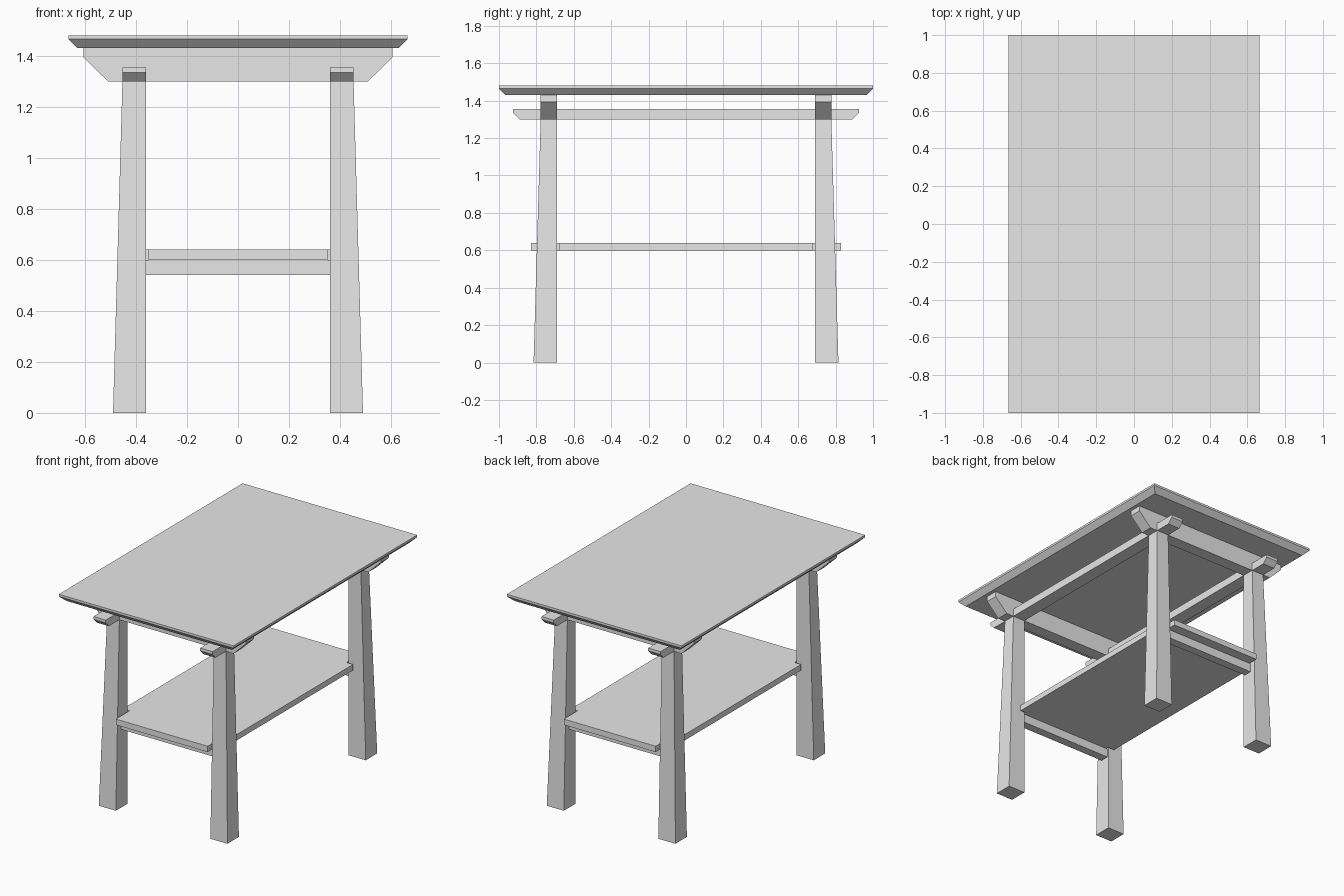
import bpy
import bmesh

if "Cube" in bpy.data.objects:
    bpy.data.objects.remove(bpy.data.objects["Cube"], do_unlink=True)

grey = bpy.data.materials.new("light_grey")
grey.use_nodes = True
grey.diffuse_color = (0.8, 0.8, 0.8, 1)
grey.node_tree.nodes["Principled BSDF"].inputs["Base Color"].default_value = (0.8, 0.8, 0.8, 1)


def finish(name, bm):
    bmesh.ops.recalc_face_normals(bm, faces=bm.faces)
    mesh = bpy.data.meshes.new(name)
    bm.to_mesh(mesh)
    bm.free()
    mesh.materials.append(grey)
    obj = bpy.data.objects.new(name, mesh)
    bpy.context.collection.objects.link(obj)
    return obj


def loft(name, rings):
    """Stack rectangles (x0, x1, y0, y1, z) into a closed solid."""
    bm = bmesh.new()
    loops = [[bm.verts.new(p) for p in ((x0, y0, z), (x1, y0, z), (x1, y1, z), (x0, y1, z))]
             for x0, x1, y0, y1, z in rings]
    bm.faces.new(loops[0])
    bm.faces.new(loops[-1])
    for low, high in zip(loops, loops[1:]):
        for i in range(4):
            j = (i + 1) % 4
            bm.faces.new((low[i], low[j], high[j], high[i]))
    return finish(name, bm)


def prism(name, outline, z0, z1):
    """Extrude a flat outline upwards."""
    bm = bmesh.new()
    face = bm.faces.new([bm.verts.new((x, y, z0)) for x, y in outline])
    top = bmesh.ops.extrude_face_region(bm, geom=[face])["geom"]
    bmesh.ops.translate(bm, vec=(0, 0, z1 - z0),
                        verts=[v for v in top if isinstance(v, bmesh.types.BMVert)])
    return finish(name, bm)


def mirror(obj, x=False, y=False):
    mod = obj.modifiers.new("Mirror", "MIRROR")
    mod.use_axis = (x, y, False)
    mod.use_mirror_merge = False


# Tabletop with an undercut edge
loft("tabletop", [(-0.63, 0.63, -0.965, 0.965, 1.43),
                  (-0.665, 0.665, -1, 1, 1.465),
                  (-0.665, 0.665, -1, 1, 1.48)])

# Four legs, tapered on their outer faces only
legs = loft("legs", [(0.36, 0.49, 0.69, 0.815, 0), (0.36, 0.453, 0.69, 0.777, 1.30)])
mirror(legs, x=True, y=True)

# Beams across the width, with sloping ends
cross_beams = loft("cross_beams", [(-0.51, 0.51, 0.69, 0.777, 1.30),
                                   (-0.605, 0.605, 0.69, 0.777, 1.393),
                                   (-0.605, 0.605, 0.69, 0.777, 1.43)])
mirror(cross_beams, y=True)

# Rails along the length, with sloping ends
long_rails = loft("long_rails", [(0.36, 0.453, -0.89, 0.89, 1.30),
                                 (0.36, 0.453, -0.925, 0.925, 1.335),
                                 (0.36, 0.453, -0.925, 0.925, 1.355)])
mirror(long_rails, x=True)

# Lower shelf, notched at the corners to clear the legs
quarter = [(0.4, 0.68), (0.35, 0.68), (0.35, 0.83)]
outline = (quarter + [(-x, y) for x, y in reversed(quarter)]
           + [(-x, -y) for x, y in quarter] + [(x, -y) for x, y in reversed(quarter)])
prism("shelf", outline, 0.6, 0.64)

# Stretchers carrying the shelf
stretchers = loft("shelf_stretchers", [(-0.365, 0.365, 0.7, 0.76, z) for z in (0.54, 0.6)])
mirror(stretchers, y=True)
